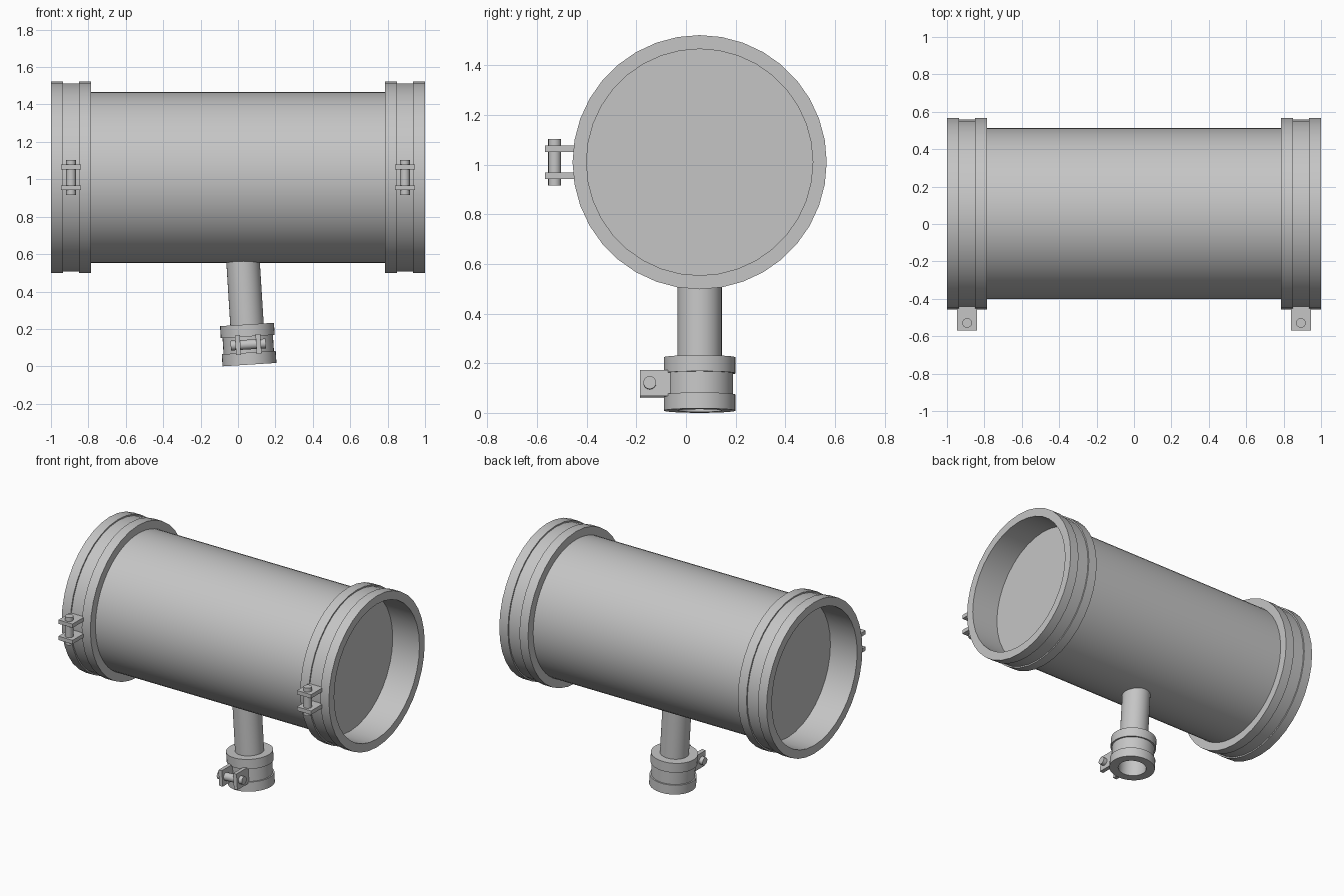
import bpy
import bmesh
import math
from mathutils import Matrix, Vector

if "Cube" in bpy.data.objects:
    bpy.data.objects.remove(bpy.data.objects["Cube"], do_unlink=True)

grey = bpy.data.materials.new("plain_grey")
grey.use_nodes = True
colour = (0.56, 0.56, 0.56, 1)
grey.diffuse_color = colour
grey.node_tree.nodes["Principled BSDF"].inputs["Base Color"].default_value = colour

COLLAR_LENGTH = 0.215
HALF = COLLAR_LENGTH / 2
GROOVE = 0.043          # half width of the clamp groove
INSERT = 0.015          # depth the pipe is pushed into its collar


def finish(bm, name, frame):
    """Turn a bmesh into a shaded object placed in the given frame."""
    bmesh.ops.recalc_face_normals(bm, faces=bm.faces)
    mesh = bpy.data.meshes.new(name)
    bm.to_mesh(mesh)
    bm.free()
    mesh.materials.append(grey)
    obj = bpy.data.objects.new(name, mesh)
    bpy.context.collection.objects.link(obj)
    obj.matrix_world = frame
    bpy.ops.object.select_all(action='DESELECT')
    obj.select_set(True)
    bpy.context.view_layer.objects.active = obj
    bpy.ops.object.shade_smooth_by_angle(angle=math.radians(28))
    return obj


def cylinder(name, radius, start, end, frame, sides):
    bm = bmesh.new()
    bmesh.ops.create_cone(bm, cap_ends=True, segments=sides, radius1=radius,
                          radius2=radius, depth=end - start,
                          matrix=Matrix.Translation((0, 0, (start + end) / 2)))
    return finish(bm, name, frame)


def collar(name, inner, outer, groove, frame):
    """Socket ring with a shallow groove, spun round local z."""
    profile = [(inner, -HALF), (outer, -HALF), (outer, -GROOVE), (groove, -GROOVE),
               (groove, GROOVE), (outer, GROOVE), (outer, HALF), (inner, HALF)]
    bm = bmesh.new()
    verts = [bm.verts.new((r, 0, z)) for r, z in profile]
    edges = [bm.edges.new((verts[i - 1], verts[i])) for i in range(len(verts))]
    bmesh.ops.spin(bm, geom=verts + edges, axis=(0, 0, 1), cent=(0, 0, 0),
                   angle=math.tau, steps=36)
    bmesh.ops.remove_doubles(bm, verts=bm.verts, dist=0.0001)
    return finish(bm, name, frame)


def clamp(name, bolt_y, frame):
    """Two lugs joined by a bolt on the front of a collar."""
    for side, label in ((-1, "a"), (1, "b")):
        bm = bmesh.new()
        place = Matrix.Translation((side * 0.055, bolt_y + 0.025, 0))
        bmesh.ops.create_cube(bm, size=1,
                              matrix=place @ Matrix.Diagonal((0.026, 0.13, 0.106, 1)))
        finish(bm, f"{name}_lug_{label}", frame)
    bolt_frame = frame @ Matrix.Translation((0, bolt_y, 0)) @ Matrix.Rotation(math.pi / 2, 4, 'Y')
    cylinder(f"{name}_bolt", 0.026, -0.094, 0.094, bolt_frame, 16)


# Main pipe lies along x
main_frame = Matrix.Translation((0, 0.055, 1.01)) @ Matrix.Rotation(math.pi / 2, 4, 'Y')
pipe_end = 1 - COLLAR_LENGTH + INSERT
cylinder("main_pipe", 0.457, -pipe_end, pipe_end, main_frame, 64)

# End collars and their clamps
for side, label in ((-1, "right"), (1, "left")):
    frame = main_frame @ Matrix.Translation(Vector((0, 0, side * (1 - HALF))))
    collar(f"{label}_collar", 0.456, 0.512, 0.503, frame)
    clamp(f"{label}_clamp", -0.584, frame)

# Branch pipe leans slightly and hangs below the main pipe
branch_frame = Matrix.Translation((0.0615, 0.055, 0.0092)) @ Matrix.Rotation(-0.0625, 4, 'Y')
cylinder("branch_pipe", 0.0895, COLLAR_LENGTH - INSERT, 0.62, branch_frame, 36)
branch_collar_frame = branch_frame @ Matrix.Translation((0, 0, HALF))
collar("branch_collar", 0.089, 0.1445, 0.135, branch_collar_frame)
clamp("branch_clamp", -0.201, branch_collar_frame)
